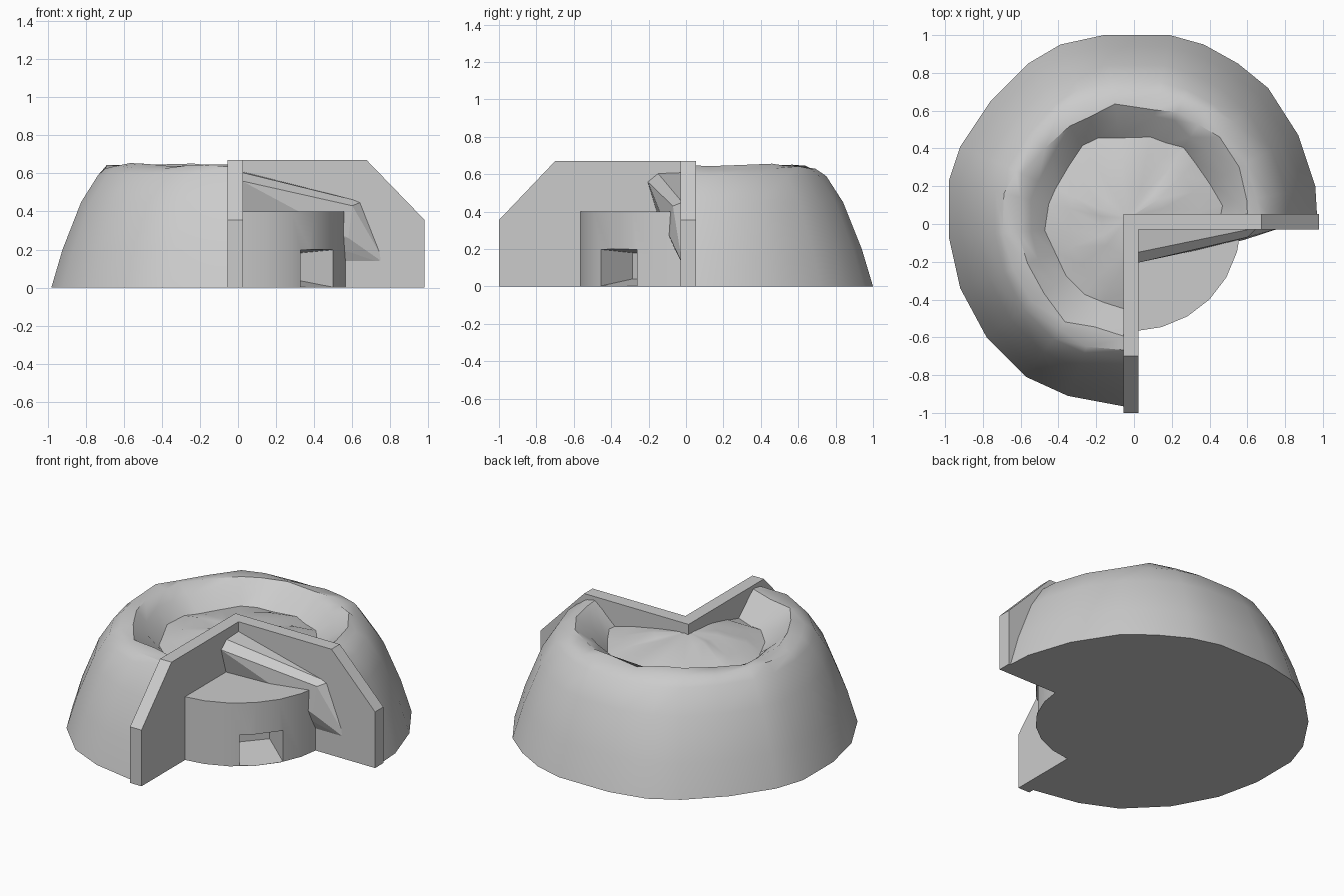
import bpy, bmesh, math, random
from mathutils import Vector

if "Cube" in bpy.data.objects:
    bpy.data.objects.remove(bpy.data.objects["Cube"])

random.seed(4)


def make(name, bm, smooth=False):
    bmesh.ops.recalc_face_normals(bm, faces=bm.faces)
    me = bpy.data.meshes.new(name)
    bm.to_mesh(me)
    bm.free()
    ob = bpy.data.objects.new(name, me)
    bpy.context.collection.objects.link(ob)
    if smooth:
        bpy.ops.object.select_all(action='DESELECT')
        ob.select_set(True)
        bpy.context.view_layer.objects.active = ob
        bpy.ops.object.shade_smooth_by_angle(angle=math.radians(40))
    return ob


def prism(name, points, offset, smooth=False):
    bm = bmesh.new()
    face = bm.faces.new([bm.verts.new(p) for p in points])
    out = bmesh.ops.extrude_face_region(bm, geom=[face])
    verts = [g for g in out['geom'] if isinstance(g, bmesh.types.BMVert)]
    bmesh.ops.translate(bm, verts=verts, vec=offset)
    return make(name, bm, smooth)


def hull(name, points):
    bm = bmesh.new()
    for p in points:
        bm.verts.new(p)
    bmesh.ops.convex_hull(bm, input=bm.verts)
    return make(name, bm)


# Three-quarter mound with a raised rim and shallow bowl on top
outline = [(.97, .03), (.96, .2), (.87, .47), (.71, .72), (.55, .85), (.37, .95),
           (.19, 1), (-.16, 1), (-.39, .95), (-.56, .85), (-.76, .65), (-.92, .41),
           (-.98, .23), (-.98, -.07), (-.92, -.34), (-.78, -.6), (-.57, -.81),
           (-.35, -.91), (-.03, -.97)]
profile = [(1, 0), (.94, .2), (.84, .45), (.75, .59), (.69, .635), (.62, .648),
           (.56, .60), (.47, .52), (.35, .55), (.18, .59)]
centre = Vector((-.03, .03))
bm = bmesh.new()
rings = []
for r, z in profile:
    ring = []
    for i, p in enumerate(outline):
        inner = 0 < i < len(outline) - 1 and r < .7
        q = Vector(p) * r * (1 + (random.uniform(-.04, .04) if inner else 0))
        if i == 0:
            q.y = centre.y
        if i == len(outline) - 1:
            q.x = centre.x
        dz = random.uniform(-.012, .012) if inner else 0
        ring.append(bm.verts.new((q.x, q.y, z + dz)))
    rings.append(ring)
for a, b in zip(rings, rings[1:]):
    for i in range(len(outline) - 1):
        bm.faces.new((a[i], a[i + 1], b[i + 1], b[i]))
top = bm.verts.new((*centre, .61))
base = bm.verts.new((*centre, 0))
for i in range(len(outline) - 1):
    bm.faces.new((rings[-1][i], rings[-1][i + 1], top))
    bm.faces.new((rings[0][i + 1], rings[0][i], base))
for k in (0, -1):
    bm.faces.new([r[k] for r in rings] + [top, base])
make("mound", bm, True)

# Two cutaway walls meeting at the middle
prism("side_wall", [(-.055, -.03, 0), (.98, -.03, 0), (.98, -.03, .355),
                    (.675, -.03, .67), (-.055, -.03, .67)], (0, .083, 0))
prism("front_wall", [(-.055, .053, 0), (-.055, -1, 0), (-.055, -1, .355),
                     (-.055, -.7, .67), (-.055, .053, .67)], (.08, 0, 0))

# Quarter drum inside the cutaway
R = .565
arc = [(R * math.cos(math.radians(a)), -R * math.sin(math.radians(a)), 0)
       for a in [3] + list(range(15, 76, 15)) + [87.5]]
drum = prism("quarter_drum", arc + [(.02, -.02, 0)], (0, 0, .4))

# Tapered doorway cut through the drum's curved face
out = Vector((1, -.87, 0)).normalized()
side = Vector((-out.y, out.x, 0))
pts = []
for dist, half, low, high in ((.31, .11, .04, .18), (.66, .137, -.015, .207)):
    for s in (-half, half):
        for z in (low, high):
            pts.append(out * dist + side * s + Vector((0, 0, z)))
cutter = hull("doorway_cutter", pts)
cutter.hide_render = True
cutter.hide_set(True)
mod = drum.modifiers.new("doorway", 'BOOLEAN')
mod.object = cutter
mod.operation = 'DIFFERENCE'
mod.solver = 'EXACT'
bpy.ops.object.select_all(action='DESELECT')
drum.select_set(True)
bpy.context.view_layer.objects.active = drum
bpy.ops.object.modifier_apply(modifier=mod.name)
bpy.ops.object.shade_smooth_by_angle(angle=math.radians(30))
bpy.data.objects.remove(cutter)

# Sloping rock ledge against the side wall
hull("rock_ledge", [(.02, -.02, .61), (.65, -.02, .45), (.78, -.02, .12), (.02, -.02, .12),
                    (.02, -.15, .605), (.02, -.205, .56), (.02, -.15, .38), (.6, -.07, .43),
                    (.58, -.085, .26)])
